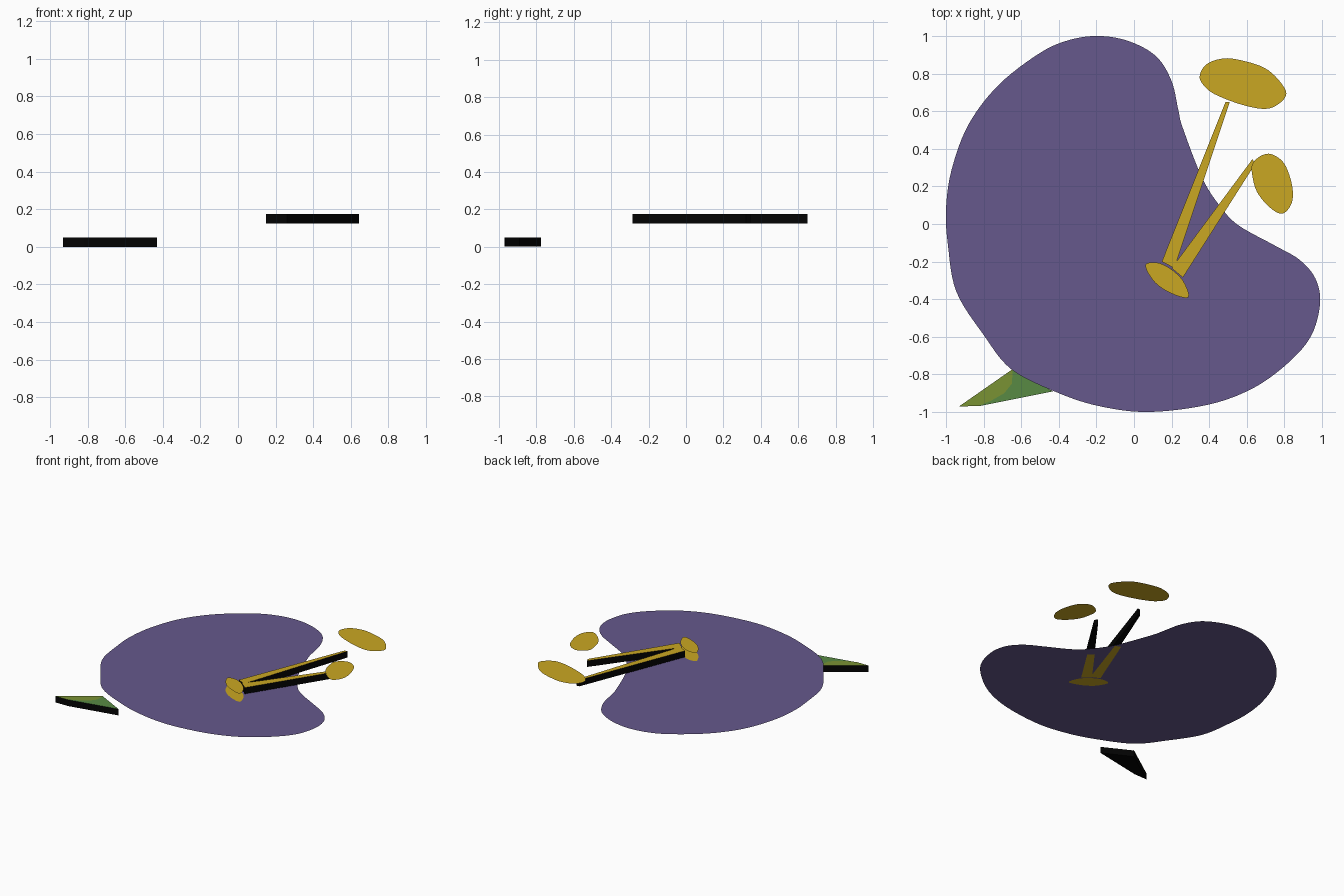
import bpy, bmesh

if "Cube" in bpy.data.objects:
    bpy.data.objects.remove(bpy.data.objects["Cube"])


def material(name, rgb):
    lin = [((c / 255 + 0.055) / 1.055) ** 2.4 if c > 10 else c / 255 / 12.92 for c in rgb]
    m = bpy.data.materials.new(name)
    m.diffuse_color = (*lin, 1)
    m.use_nodes = True
    m.node_tree.nodes["Principled BSDF"].inputs["Base Color"].default_value = m.diffuse_color
    return m


PURPLE = material("purple", (102, 88, 140))
GOLD = material("gold", (202, 167, 34))
GREEN = material("leaf green", (88, 138, 68))
OLIVE = material("olive green", (122, 146, 52))
BLACK = material("black", (3, 3, 3))


def smooth_loop(pts, steps=6):
    """Closed Catmull-Rom curve through the points."""
    out, n = [], len(pts)
    for i in range(n):
        a, b, c, d = (pts[(i + k) % n] for k in (-1, 0, 1, 2))
        for s in range(steps):
            t = s / steps
            out.append(tuple(0.5 * (2 * b[k] + (c[k] - a[k]) * t
                                    + (2 * a[k] - 5 * b[k] + 4 * c[k] - d[k]) * t * t
                                    + (3 * b[k] - a[k] - 3 * c[k] + d[k]) * t ** 3)
                             for k in (0, 1)))
    return out


def sheet(name, pts, z, mat, depth=0.0):
    """Flat outline at height z; with depth, black sides and base hang below."""
    bm = bmesh.new()
    top = bm.faces.new([bm.verts.new((x, y, z)) for x, y in pts])
    top.normal_update()
    if top.normal.z < 0:
        top.normal_flip()
    if depth:
        low = [bm.verts.new((v.co.x, v.co.y, z - depth)) for v in top.verts]
        ring, n = list(top.verts), len(low)
        bm.faces.new(low[::-1]).material_index = 1
        for i in range(n):
            j = (i + 1) % n
            bm.faces.new((ring[i], low[i], low[j], ring[j])).material_index = 1
    bmesh.ops.triangulate(bm, faces=bm.faces[:])
    me = bpy.data.meshes.new(name)
    bm.to_mesh(me)
    bm.free()
    me.materials.append(mat)
    if depth:
        me.materials.append(BLACK)
    ob = bpy.data.objects.new(name, me)
    bpy.context.collection.objects.link(ob)
    return ob


# Petal: one broad flat sheet
PETAL_Z = 0.107
petal = [(-.18, 1), (-.02, .97), (.12, .89), (.2, .76), (.235, .61), (.26, .51), (.365, .24),
         (.467, .083), (.56, -.01), (.75, -.115), (.88, -.19), (.965, -.29), (.99, -.42),
         (.945, -.59), (.83, -.73), (.64, -.87), (.4, -.96), (.08, -1), (-.18, -.97),
         (-.4, -.9), (-.65, -.775), (-.8, -.59), (-.945, -.36), (-.99, -.11), (-1, .08),
         (-.97, .29), (-.88, .53), (-.72, .74), (-.5, .91), (-.34, .98)]
sheet("petal", smooth_loop(petal), PETAL_Z, PURPLE)

# Leaf: thick slab with an olive patch toward its tip
sheet("leaf", [(-.93, -.97), (-.82, -.968), (-.43, -.89), (-.65, -.775)], 0.05, GREEN, 0.05)
sheet("leaf_tip_patch", [(-.93, -.97), (-.83, -.969), (-.76, -.94), (-.69, -.9), (-.65, -.85),
                         (-.645, -.778), (-.65, -.775)], 0.052, OLIVE)

# Filaments: tapering black-sided bars with gold tops
filaments = {"long_filament": [(.148, -.2), (.215, -.235), (.51, .65), (.487, .65)],
             "short_filament": [(.2, -.235), (.26, -.285), (.645, .32), (.63, .345)]}
for name, pts in filaments.items():
    sheet(name, pts, 0.175, GOLD, 0.05)
    # gold strip under the petal, stopping inside its edge
    a, b, c, d = pts
    f = 0.52 if name == "long_filament" else 0.47
    mix = lambda p, q: (p[0] + (q[0] - p[0]) * f, p[1] + (q[1] - p[1]) * f)
    sheet(name + "_underside", [a, b, mix(b, c), mix(a, d)], PETAL_Z - 0.003, GOLD)

# Base where the filaments meet, shown above, on and under the petal
base = smooth_loop([(.06, -.22), (.12, -.205), (.19, -.235), (.26, -.3), (.29, -.39),
                    (.2, -.37), (.11, -.31)], 4)
for name, z in (("filament_base", 0.176), ("petal_base_mark", PETAL_Z + 0.003),
                ("petal_base_underside", PETAL_Z - 0.004)):
    sheet(name, base, z, GOLD)

# Anthers: floating flat ovals
sheet("large_anther", smooth_loop([(.35, .79), (.38, .845), (.445, .875), (.535, .878), (.695, .83),
                                   (.79, .74), (.805, .675), (.72, .615), (.59, .63),
                                   (.43, .69), (.365, .745)]), 0.25, GOLD)
sheet("small_anther", smooth_loop([(.63, .32), (.68, .365), (.735, .37), (.8, .32), (.84, .21),
                                   (.84, .115), (.79, .055), (.72, .09), (.655, .17),
                                   (.63, .255)]), 0.25, GOLD)
